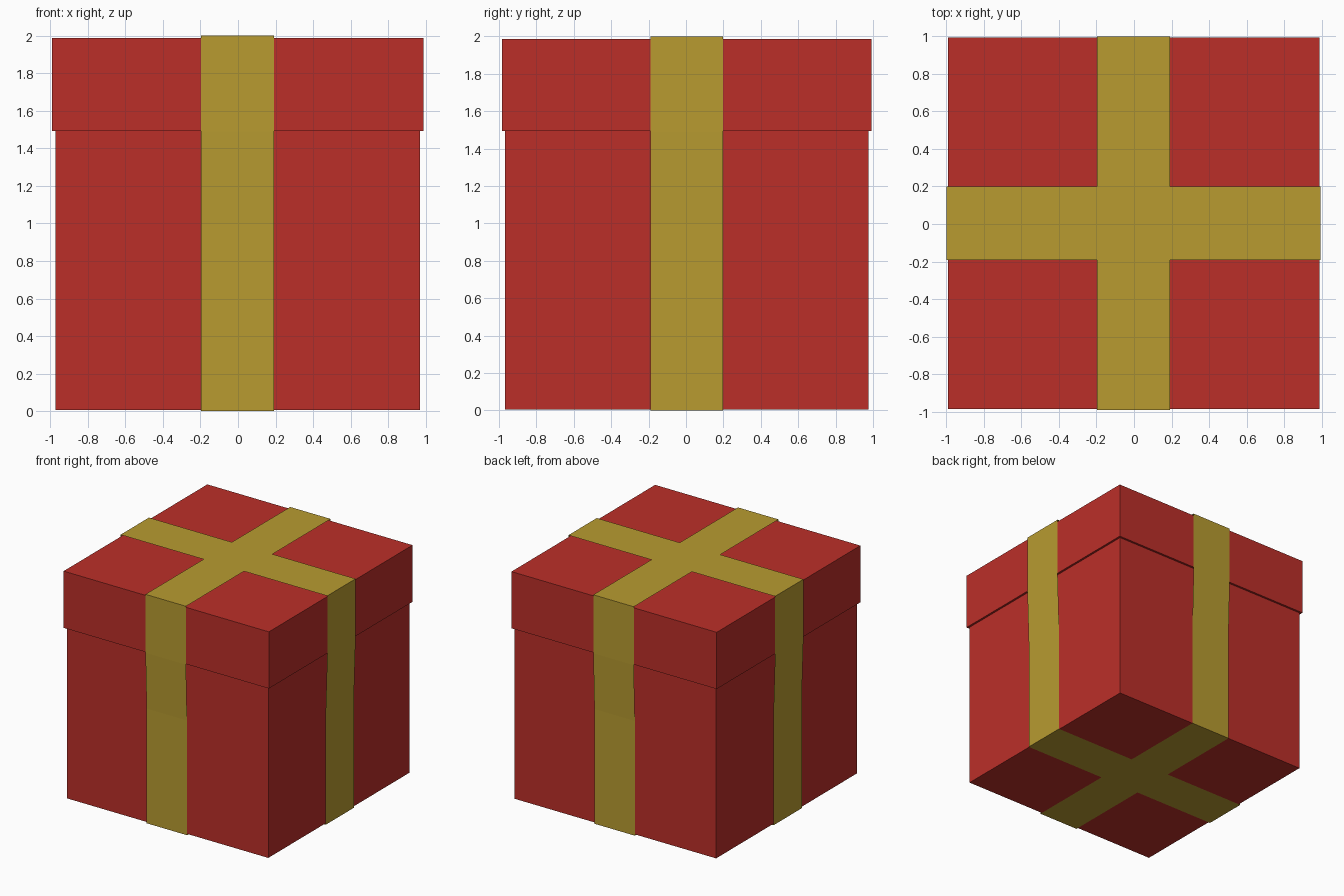
import bpy
import bmesh
from mathutils import Matrix, Vector

if "Cube" in bpy.data.objects:
    bpy.data.objects.remove(bpy.data.objects["Cube"])

CX, CY = -0.002, 0.004  # slight offset of the whole box


def material(name, color):
    m = bpy.data.materials.new(name)
    m.diffuse_color = color
    m.use_nodes = True
    m.node_tree.nodes["Principled BSDF"].inputs["Base Color"].default_value = m.diffuse_color
    return m


red = material("red_card", (0.50, 0.028, 0.022, 1))
gold = material("gold_ribbon", (0.48, 0.33, 0.03, 1))


def add_object(name, bm, mat):
    bmesh.ops.recalc_face_normals(bm, faces=bm.faces)
    mesh = bpy.data.meshes.new(name)
    bm.to_mesh(mesh)
    bm.free()
    mesh.materials.append(mat)
    ob = bpy.data.objects.new(name, mesh)
    bpy.context.collection.objects.link(ob)
    return ob


def box(name, half, z0, z1):
    bm = bmesh.new()
    bmesh.ops.create_cube(bm, size=1, matrix=Matrix.Translation((CX, CY, (z0 + z1) / 2))
                          @ Matrix.Diagonal((2 * half, 2 * half, z1 - z0, 1)))
    return add_object(name, bm, red)


# Thin ribbon sheet wrapped round the box, stepping out over the lid
def ribbon(name, angle, lift):
    side = [(0.981, lift), (0.981, 1.0), (0.996, 1.49), (0.996, 2.0 - lift)]
    loop = side + [(-x, z) for x, z in reversed(side)]
    rot = Matrix.Rotation(angle, 3, 'Z')
    bm = bmesh.new()
    rows = [[bm.verts.new(rot @ Vector((x, y, z)) + Vector((CX, CY, 0)))
             for y in (-0.195, 0.195)] for x, z in loop]
    for a, b in zip(rows, rows[1:] + rows[:1]):
        bm.faces.new((a[0], b[0], b[1], a[1]))
    return add_object(name, bm, gold)


# Box and lid
box("box_body", 0.971, 0.006, 1.493)
box("box_lid", 0.989, 1.493, 1.987)

# Crossed ribbons
ribbon("ribbon_across", 0, 0.001)
ribbon("ribbon_front_to_back", 1.5707963, 0)
